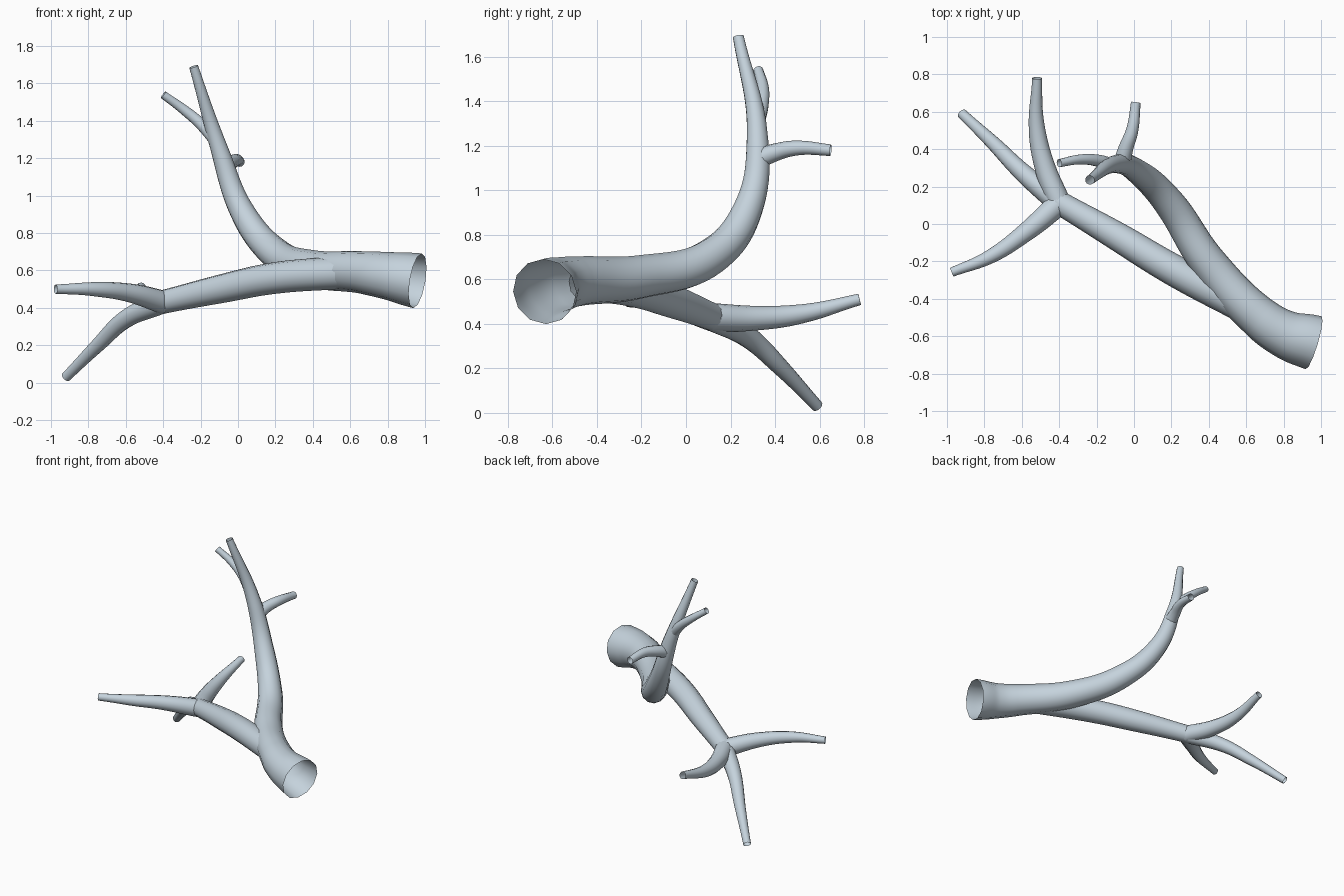
import bpy

default_cube = bpy.data.objects.get("Cube")
if default_cube:
    bpy.data.objects.remove(default_cube, do_unlink=True)

bark = bpy.data.materials.new("pale blue grey")
bark.use_nodes = True
bark.diffuse_color = (.56, .65, .72, 1)
shader = bark.node_tree.nodes["Principled BSDF"]
shader.inputs["Base Color"].default_value = bark.diffuse_color


def branch(name, path, base, tip, fullness=1, flare=0):
    """Open round tube along a smooth path, tapering from base to tip radius.

    Higher fullness keeps the tube thick for longer before it narrows;
    flare widens the very start.
    """
    curve = bpy.data.curves.new(name, "CURVE")
    curve.dimensions = "3D"
    curve.bevel_depth = 1
    curve.bevel_resolution = 4
    curve.resolution_u = 10
    curve.use_fill_caps = False
    spline = curve.splines.new("BEZIER")
    spline.radius_interpolation = "CARDINAL"
    spline.bezier_points.add(len(path) - 1)
    for index, (knot, position) in enumerate(zip(spline.bezier_points, path)):
        along = index / (len(path) - 1)
        taper = 1 - along ** fullness
        knot.co = position
        knot.radius = tip + (base - tip) * taper + flare * (1 - along) ** 4
        knot.handle_left_type = knot.handle_right_type = "AUTO"

    # Turn the curve into a smooth-shaded mesh
    obj = bpy.data.objects.new(name, curve)
    bpy.context.collection.objects.link(obj)
    bpy.ops.object.select_all(action="DESELECT")
    obj.select_set(True)
    bpy.context.view_layer.objects.active = obj
    bpy.ops.object.convert(target="MESH")
    mesh = bpy.context.object.data
    mesh.materials.clear()
    mesh.materials.append(bark)
    bpy.ops.object.shade_smooth()


# Thick limb sweeping back and up from the flared open end
branch("main_limb",
       [(.96, -.635, .545), (.81, -.59, .57), (.66, -.49, .59),
        (.4, -.21, .61), (.19, .11, .7), (.02, .28, .92),
        (-.1, .32, 1.25), (-.237, .235, 1.69)],
       base=.11, tip=.025, fullness=2, flare=.038)

# Lower limb leaving its side
branch("side_limb",
       [(.6, -.45, .59), (.2, -.24, .56), (-.1, -.06, .5), (-.41, .12, .43)],
       base=.087, tip=.063, fullness=2)

# Three twigs at the end of the lower limb
fork = (-.4, .11, .43)
branch("low_front_twig",
       [fork, (-.58, -.045, .48), (-.77, -.175, .5), (-.975, -.258, .5)],
       base=.063, tip=.025)
branch("low_drooping_twig",
       [fork, (-.6, .28, .34), (-.75, .43, .2), (-.92, .59, .03)],
       base=.06, tip=.027)
branch("low_back_twig",
       [fork, (-.475, .3, .425), (-.52, .52, .445), (-.518, .78, .51)],
       base=.063, tip=.026, fullness=1.5)

# Two twigs high on the main limb
branch("high_back_twig",
       [(-.07, .3, 1.13), (-.045, .4, 1.17), (-.01, .5, 1.19), (.01, .65, 1.18)],
       base=.047, tip=.026)
branch("high_side_twig",
       [(-.12, .315, 1.3), (-.2, .34, 1.385), (-.29, .345, 1.46), (-.4, .325, 1.54)],
       base=.037, tip=.022)
